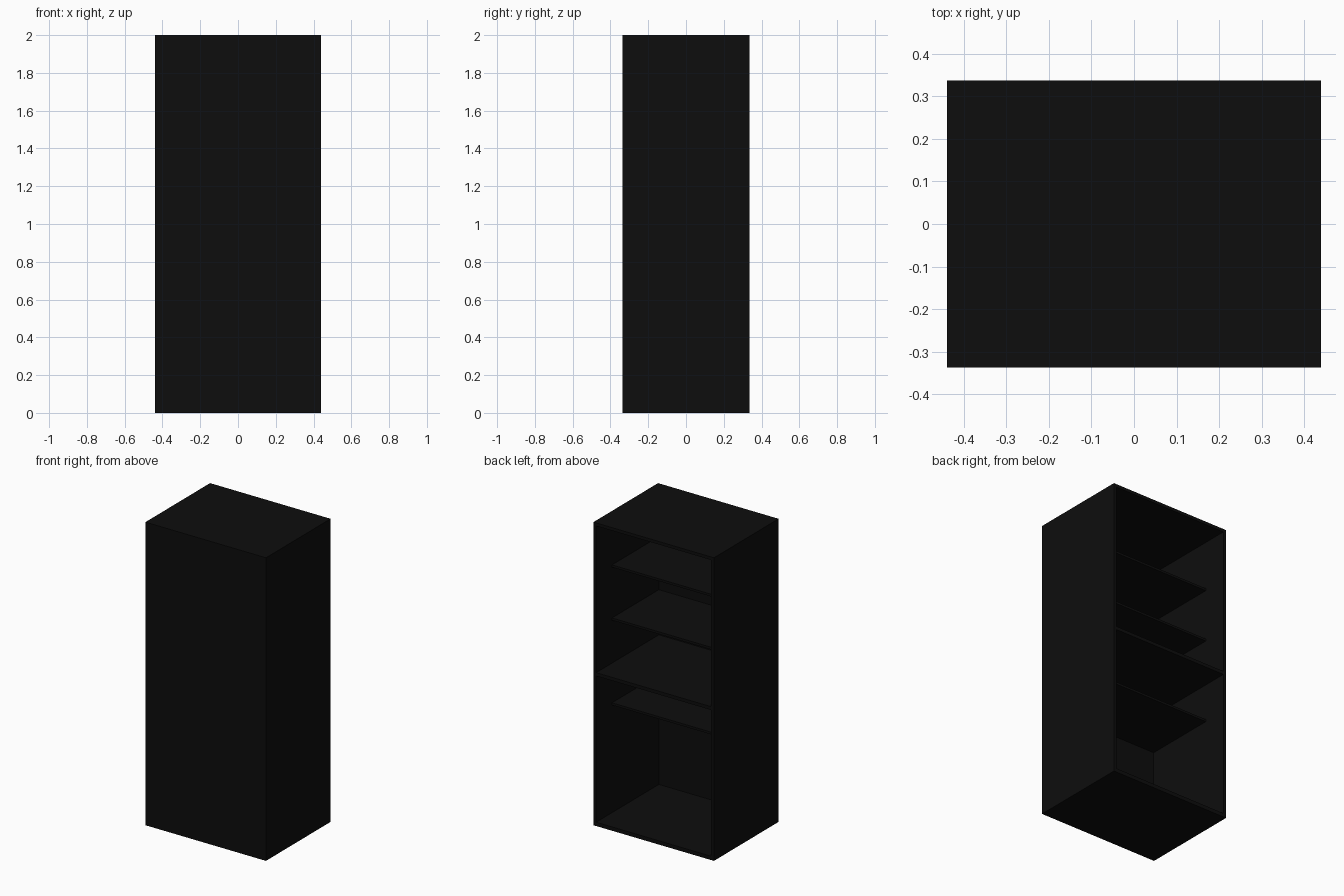
import bpy

if "Cube" in bpy.data.objects:
    bpy.data.objects.remove(bpy.data.objects["Cube"])

W, D, H = 0.88, 0.674, 2.0   # overall size
T = 0.02                     # panel thickness

black = bpy.data.materials.new("black_finish")
black.diffuse_color = (0.004, 0.004, 0.004, 1)
black.use_nodes = True
black.node_tree.nodes["Principled BSDF"].inputs["Base Color"].default_value = black.diffuse_color


def box(name, x0, x1, y0, y1, z0, z1):
    """Axis-aligned panel given by its limits."""
    bpy.ops.mesh.primitive_cube_add(
        size=1, location=((x0 + x1) / 2, (y0 + y1) / 2, (z0 + z1) / 2))
    ob = bpy.context.object
    ob.name = name
    ob.scale = (x1 - x0, y1 - y0, z1 - z0)
    bpy.ops.object.transform_apply(location=False, rotation=False, scale=True)
    ob.data.materials.append(black)
    return ob


xo, xi = W / 2, W / 2 - T            # outer and inner side faces
yf, yb = -D / 2, D / 2               # closed front, open back
yi = yf + T                          # inner face of the front panel

# Carcass: sides, top, floor and closed front panel
box("left_side", -xo, -xi, yf, yb, 0, H)
box("right_side", xi, xo, yf, yb, 0, H)
box("top_panel", -xi, xi, yf, yb, H - T, H)
box("floor_panel", -xi, xi, yf, yb, 0, 0.025)
box("front_panel", -xi, xi, yf, yi, 0.025, H - T)

# Full-depth divider between the upper and lower compartments
box("divider_shelf", -xi, xi, yi, yb, 0.99, 1.012)

# Shallower shelves, set back from the open side
for i, z in enumerate((0.75, 1.31, 1.66)):
    box(f"shelf_{i + 1}", -xi, xi, yi, yb - 0.165, z - 0.015, z)
